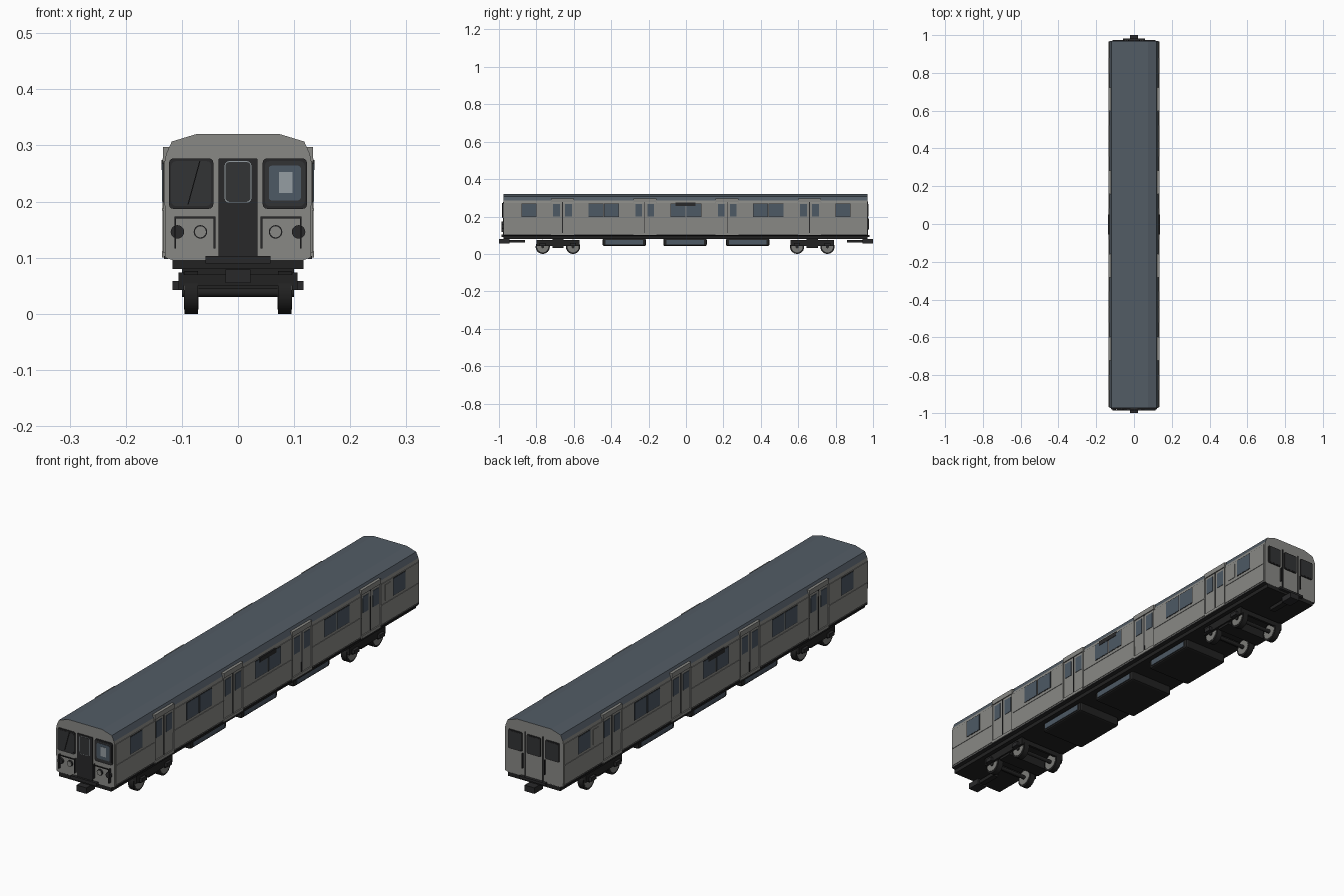
import bpy, bmesh, math

if "Cube" in bpy.data.objects:
    bpy.data.objects.remove(bpy.data.objects["Cube"], do_unlink=True)


def material(name, r, g, b):
    m = bpy.data.materials.new(name)
    m.use_nodes = True
    m.diffuse_color = (r, g, b, 1)
    m.node_tree.nodes["Principled BSDF"].inputs["Base Color"].default_value = (r, g, b, 1)
    return m


GREY = material("body grey", 0.25, 0.25, 0.235)
ROOF = material("slate roof", 0.085, 0.107, 0.13)
GLASS = material("blue grey glass", 0.075, 0.1, 0.13)
TRIM = material("black trim", 0.022, 0.022, 0.023)
DARK = material("cab glass", 0.032, 0.033, 0.035)
UNDER = material("underframe black", 0.016, 0.016, 0.016)
STEEL = material("wheel steel", 0.2, 0.2, 0.19)
PALE = material("pale fitting", 0.3, 0.34, 0.36)


def finish(name, bm, *mats):
    bmesh.ops.recalc_face_normals(bm, faces=bm.faces[:])
    me = bpy.data.meshes.new(name)
    bm.to_mesh(me)
    bm.free()
    for m in mats:
        me.materials.append(m)
    ob = bpy.data.objects.new(name, me)
    bpy.context.collection.objects.link(ob)
    return ob


def box(name, x, y, z, mat, bevel=0):
    """Box from three (low, high) ranges."""
    bm = bmesh.new()
    bmesh.ops.create_cube(bm, size=1)
    for v in bm.verts:
        v.co = [(a + b) / 2 + c * (b - a) for c, (a, b) in zip(v.co, (x, y, z))]
    ob = finish(name, bm, mat)
    if bevel:
        mod = ob.modifiers.new("Bevel", "BEVEL")
        mod.width, mod.segments = bevel, 2
    return ob


def side_box(name, x, y, z, mat):
    """The same box on both sides of the car."""
    box(name + "_left", x, y, z, mat)
    box(name + "_right", (-x[1], -x[0]), y, z, mat)


def prism(name, pts, y, *mats):
    """Outline in x and z, extruded along y."""
    bm = bmesh.new()
    face = bm.faces.new([bm.verts.new((px, y[0], pz)) for px, pz in pts])
    new = bmesh.ops.extrude_face_region(bm, geom=[face])["geom"]
    for v in new:
        if isinstance(v, bmesh.types.BMVert):
            v.co.y = y[1]
    return finish(name, bm, *mats)


def rounded(name, x, z, y, mat, r=0.008):
    pts = []
    corners = ((x[1] - r, z[1] - r), (x[0] + r, z[1] - r), (x[0] + r, z[0] + r), (x[1] - r, z[0] + r))
    for i, (cx, cz) in enumerate(corners):
        for k in range(4):
            a = math.pi / 2 * (i + k / 3)
            pts.append((cx + r * math.cos(a), cz + r * math.sin(a)))
    return prism(name, pts, y, mat)


def disc(name, x, z, r, y, mat):
    pts = [(x + r * math.cos(a * math.pi / 10), z + r * math.sin(a * math.pi / 10)) for a in range(20)]
    return prism(name, pts, y, mat)


def wheel(name, x, y, r, mat):
    bm = bmesh.new()
    bmesh.ops.create_cone(bm, cap_ends=True, segments=24, radius1=r, radius2=r, depth=x[1] - x[0])
    for v in bm.verts:
        a, b, c = v.co
        v.co = (c + (x[0] + x[1]) / 2, y + a, 0.038 + b)
    ob = finish(name, bm, mat)
    bpy.context.view_layer.objects.active = ob
    ob.select_set(True)
    bpy.ops.object.shade_smooth_by_angle(angle=math.radians(40))
    ob.select_set(False)


# Body shell: grey walls and ends, slate roof, dark floor
half = [(0.118, 0.096), (0.13, 0.1), (0.131, 0.27), (0.128, 0.285), (0.118, 0.307), (0.075, 0.32)]
body = prism("body_shell", half + [(-x, z) for x, z in reversed(half)], (-0.975, 0.97), GREY, ROOF, UNDER)
for p in body.data.polygons:
    p.material_index = 1 if p.normal.z > 0.3 else 2 if p.normal.z < -0.2 else 0

# Side trim: wall panels between doors carry a belt rail and a lower sill
DOORS = (-0.66, -0.22, 0.22, 0.66)
edges = [-0.97] + [d + s for d in DOORS for s in (-0.063, 0.063)] + [0.965]
for a, b in zip(edges[::2], edges[1::2]):
    side_box("wall_panel", (0.128, 0.133), (a, b), (0.108, 0.272), GREY)
    side_box("belt_rail", (0.13, 0.135), (a, b), (0.184, 0.188), GREY)
side_box("sill_strip", (0.125, 0.132), (-0.97, 0.965), (0.098, 0.103), TRIM)

# Sliding doors
for d in DOORS:
    side_box("door_header", (0.115, 0.134), (d - 0.062, d + 0.062), (0.277, 0.297), GREY)
    side_box("door_step", (0.125, 0.135), (d - 0.062, d + 0.062), (0.1, 0.112), GREY)
    side_box("door_seam", (0.129, 0.1325), (d - 0.002, d + 0.002), (0.112, 0.277), TRIM)
    for s in (-1, 1):
        c = d + s * 0.032
        side_box("door_window", (0.128, 0.1325), (c - 0.018, c + 0.018), (0.2, 0.266), GLASS)
        e = d + s * 0.062
        side_box("door_post", (0.128, 0.1345), (e - 0.002, e + 0.002), (0.108, 0.277), GREY)

# Side windows in thin frames
WINDOWS = [c + s * 0.042 for c in (-0.44, 0, 0.44) for s in (-1, 1)] + [-0.84, 0.84]
for c in WINDOWS:
    side_box("window_frame", (0.13, 0.134), (c - 0.04, c + 0.04), (0.198, 0.27), TRIM)
    side_box("window_glass", (0.13, 0.135), (c - 0.038, c + 0.038), (0.2, 0.268), GLASS)
side_box("destination_board", (0.13, 0.1365), (-0.055, 0.05), (0.256, 0.274), TRIM)
side_box("equipment_panel", (0.13, 0.135), (0.748, 0.785), (0.2, 0.262), GREY)

# Cab front
F = -0.975
rounded("cab_door", (-0.035, 0.035), (0.098, 0.277), (F - 0.004, F), TRIM, 0.003)
rounded("cab_door_window_rim", (-0.024, 0.024), (0.198, 0.272), (F - 0.005, F), PALE)
rounded("cab_door_window", (-0.0225, 0.0225), (0.1995, 0.2705), (F - 0.006, F), DARK, 0.007)
for s, side in ((-1, "right"), (1, "left")):
    x = sorted((s * 0.044, s * 0.123))
    rounded("cab_window_frame_" + side, x, (0.187, 0.277), (F - 0.004, F), TRIM)
    rounded("cab_window_" + side, (x[0] + 0.004, x[1] - 0.004), (0.192, 0.272), (F - 0.005, F), DARK)
    # Lamps and grab rails
    disc("marker_lamp_" + side, s * 0.108, 0.146, 0.012, (F - 0.008, F), TRIM)
    disc("headlamp_rim_" + side, s * 0.067, 0.146, 0.012, (F - 0.006, F), TRIM)
    disc("headlamp_" + side, s * 0.067, 0.146, 0.0098, (F - 0.008, F), GREY)
    box("rail_top_" + side, sorted((s * 0.041, s * 0.113)), (F - 0.012, F - 0.008), (0.17, 0.173), TRIM)
    for px in (0.042, 0.112):
        box("rail_post_" + side, (s * px - 0.0015, s * px + 0.0015), (F - 0.012, F), (0.116, 0.173), TRIM)
rounded("lit_cab_window", (0.055, 0.112), (0.202, 0.264), (F - 0.006, F), GLASS, 0.005)
box("cab_cabinet", (0.073, 0.097), (F - 0.007, F), (0.215, 0.253), PALE)
prism("wiper", [(-0.09, 0.195), (-0.088, 0.195), (-0.067, 0.272), (-0.069, 0.272)], (F - 0.008, F), TRIM)
box("cab_step", (-0.058, 0.058), (F - 0.012, F), (0.09, 0.103), TRIM)

# Rear end: door outline and three windows
R = 0.97
for c in (-0.083, 0, 0.083):
    rounded("rear_window", (c - 0.031, c + 0.031), (0.195, 0.272), (R, R + 0.004), TRIM, 0.005)
    rounded("rear_glass", (c - 0.027, c + 0.027), (0.199, 0.268), (R, R + 0.005), DARK, 0.004)
for s in (-1, 1):
    box("rear_door_edge", (s * 0.04 - 0.0015, s * 0.04 + 0.0015), (R, R + 0.004), (0.1, 0.28), TRIM)
    box("rear_grab_rail", (s * 0.05 - 0.0015, s * 0.05 + 0.0015), (R, R + 0.008), (0.13, 0.19), TRIM)
box("rear_step", (-0.058, 0.058), (R, R + 0.012), (0.09, 0.1), TRIM)

# Underframe and equipment boxes
box("underframe", (-0.117, 0.117), (-0.975, 0.97), (0.08, 0.098), UNDER)
for c in (-0.33, -0.005, 0.33):
    box("equipment_box", (-0.1, 0.1), (c - 0.116, c + 0.116), (0.042, 0.082), UNDER, 0.008)
    side_box("equipment_cover", (0.098, 0.103), (c - 0.1, c + 0.1), (0.05, 0.074), GLASS)

# Couplers
for s, end in ((-1, "front"), (1, "rear")):
    box("coupler_bar_" + end, (-0.012, 0.012), sorted((s * 0.86, s * 0.97)), (0.06, 0.075), UNDER)
    box("coupler_head_" + end, (-0.022, 0.022), sorted((s * 0.945, s)), (0.055, 0.079), TRIM)

# Bogies
for b in (-0.685, 0.675):
    side_box("bogie_frame", (0.096, 0.106), (b - 0.115, b + 0.115), (0.042, 0.074), UNDER)
    box("bogie_bolster", (-0.1, 0.1), (b - 0.03, b + 0.03), (0.033, 0.082), UNDER)
    for e in (-0.115, 0.105):
        box("bogie_end_beam", (-0.1, 0.1), (b + e, b + e + 0.01), (0.05, 0.07), UNDER)
    for y in (b - 0.081, b + 0.081):
        wheel("axle", (-0.1, 0.1), y, 0.008, UNDER)
        side_box("axle_box", (0.1, 0.117), (y - 0.016, y + 0.016), (0.042, 0.058), TRIM)
        for s in (-1, 1):
            wheel("wheel", sorted((s * 0.071, s * 0.095)), y, 0.038, UNDER)
            wheel("wheel_face", sorted((s * 0.07, s * 0.0965)), y, 0.03, STEEL)
